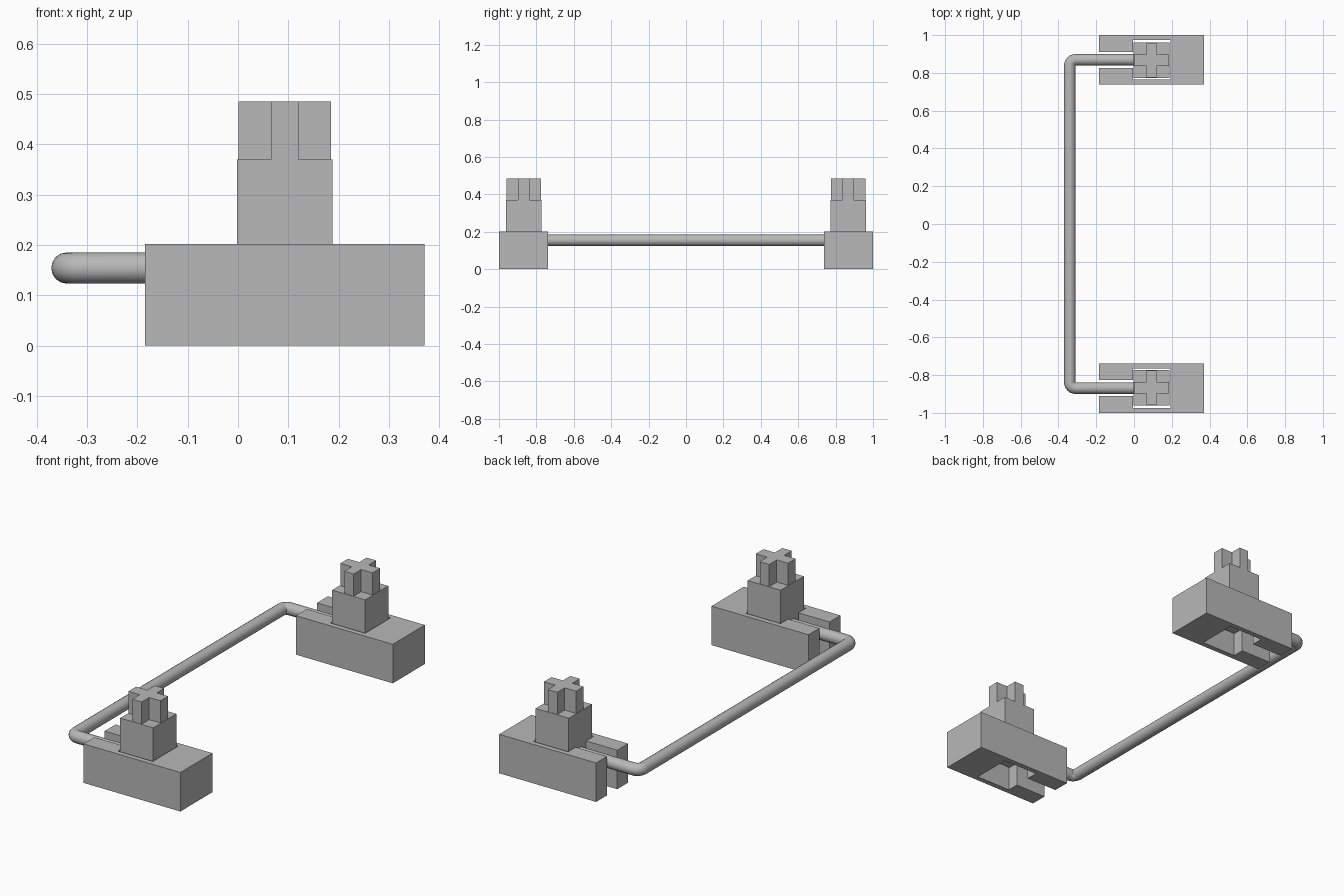
import bpy, bmesh, math
from mathutils import Vector

if "Cube" in bpy.data.objects:
    bpy.data.objects.remove(bpy.data.objects["Cube"], do_unlink=True)

# Single grey plastic colour
grey = bpy.data.materials.new("plain grey")
grey.use_nodes = True
colour = (0.48, 0.48, 0.48, 1)
grey.diffuse_color = colour
grey.node_tree.nodes["Principled BSDF"].inputs["Base Color"].default_value = colour

CENTRE_Y = 0.869   # distance of each unit from the middle
STEM_X = 0.093     # middle of the stem


def prism(name, outline, z0, z1, location):
    """Extrude a flat outline upwards from z0 to z1."""
    bm = bmesh.new()
    face = bm.faces.new([bm.verts.new((x, y, z0)) for x, y in outline])
    top = bmesh.ops.extrude_face_region(bm, geom=[face])["geom"]
    verts = [v for v in top if isinstance(v, bmesh.types.BMVert)]
    bmesh.ops.translate(bm, verts=verts, vec=(0, 0, z1 - z0))
    bmesh.ops.recalc_face_normals(bm, faces=bm.faces)
    mesh = bpy.data.meshes.new(name)
    bm.to_mesh(mesh)
    bm.free()
    mesh.materials.append(grey)
    obj = bpy.data.objects.new(name, mesh)
    obj.location = location
    bpy.context.collection.objects.link(obj)
    return obj


def mirrored(half):
    """Complete an outline symmetric about its x axis."""
    return half + [(x, -y) for x, y in reversed(half)]


# Housing: block with a square well opening into a slot at one end
housing = mirrored([(0.37, 0.131), (-0.185, 0.131), (-0.185, 0.042),
                    (-0.006, 0.042), (-0.006, 0.104), (0.193, 0.104)])
# The well's far wall closes the loop, so the outline is split there
housing_arms = [
    [(0.193, 0.131), (-0.185, 0.131), (-0.185, 0.042),
     (-0.006, 0.042), (-0.006, 0.104), (0.193, 0.104)],
]
outer, well = housing[:2], housing[2:6]
housing = (outer + well + [(x, -y) for x, y in reversed(well)]
           + [(x, -y) for x, y in reversed(outer)])

# Stem: square block carrying a plus-shaped post
s = 0.0945
block = [(s, s), (-s, s), (-s, -s), (s, -s)]
r, ax, ay = 0.092, 0.027, 0.031
upper = [(r, ay), (ax, ay), (ax, r), (-ax, r), (-ax, ay), (-r, ay)]
plus = mirrored(upper)

for side, y in (("front", -CENTRE_Y), ("back", CENTRE_Y)):
    prism(side + "_housing", housing, 0, 0.202, (0, y, 0))
    stem_y = y * 0.998
    prism(side + "_stem_block", block, 0.12, 0.37, (STEM_X, stem_y, 0))
    prism(side + "_stem_cross", plus, 0.37, 0.485, (STEM_X, stem_y, 0))

# Wire: one round bar bent tightly at both corners
radius, bend, wire_x, wire_z = 0.031, 0.032, -0.34, 0.154
half = [Vector((0.03, CENTRE_Y, wire_z))]
for i in range(7):
    a = math.radians(90 + 15 * i)
    half.append(Vector((wire_x + bend + bend * math.cos(a),
                        CENTRE_Y - bend + bend * math.sin(a), wire_z)))
path = half + [Vector((p.x, -p.y, p.z)) for p in reversed(half)]
curve = bpy.data.curves.new("wire_bar", "CURVE")
curve.dimensions = "3D"
curve.bevel_depth = radius
curve.bevel_resolution = 6
curve.use_fill_caps = True
spline = curve.splines.new("POLY")
spline.points.add(len(path) - 1)
for point, co in zip(spline.points, path):
    point.co = (*co, 1)
curve.materials.append(grey)
wire = bpy.data.objects.new("wire_bar", curve)
bpy.context.collection.objects.link(wire)
bpy.ops.object.select_all(action="DESELECT")
wire.select_set(True)
bpy.context.view_layer.objects.active = wire
bpy.ops.object.convert(target="MESH")
bpy.ops.object.shade_smooth_by_angle(angle=math.radians(40))
